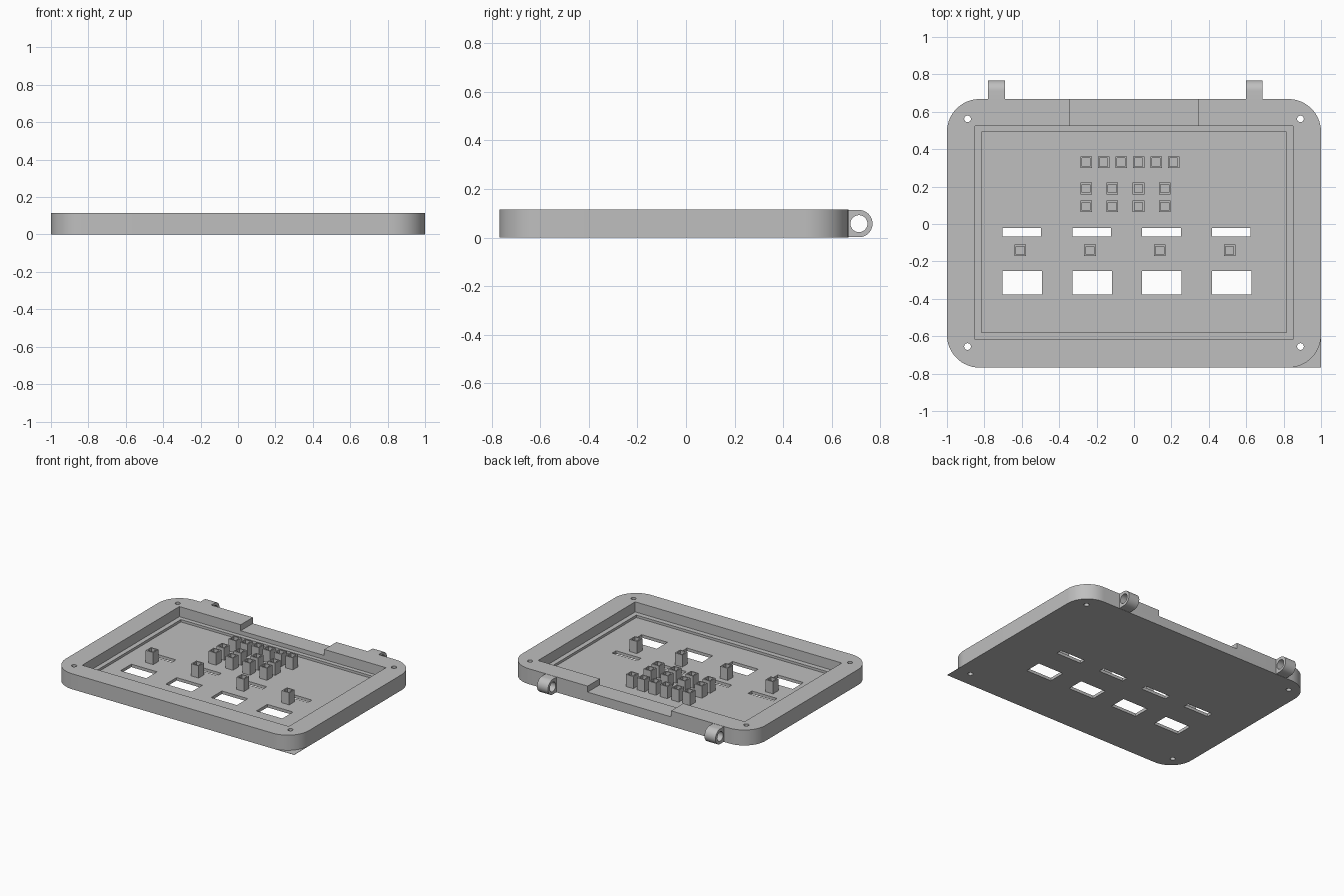
import bpy, bmesh, math

if "Cube" in bpy.data.objects:
    bpy.data.objects.remove(bpy.data.objects["Cube"])

H = 0.115          # overall height
FLOOR = 0.022      # panel thickness
LEDGE = 0.04       # step inside the rim
R = 0.175          # corner radius

grey = bpy.data.materials.new("plain_grey")
grey.diffuse_color = (0.52, 0.52, 0.52, 1)
grey.use_nodes = True
grey.node_tree.nodes["Principled BSDF"].inputs["Base Color"].default_value = grey.diffuse_color


def prism(name, pts, lo, hi, axis="z"):
    """Extrude a closed outline along z (points x, y) or x (points y, z)."""
    def place(p, d):
        return (p[0], p[1], d) if axis == "z" else (d, p[0], p[1])
    bm = bmesh.new()
    face = bm.faces.new([bm.verts.new(place(p, lo)) for p in pts])
    res = bmesh.ops.extrude_face_region(bm, geom=[face])
    step = (0, 0, hi - lo) if axis == "z" else (hi - lo, 0, 0)
    bmesh.ops.translate(bm, vec=step, verts=[v for v in res["geom"] if isinstance(v, bmesh.types.BMVert)])
    bmesh.ops.recalc_face_normals(bm, faces=bm.faces)
    me = bpy.data.meshes.new(name)
    bm.to_mesh(me)
    bm.free()
    me.materials.append(grey)
    ob = bpy.data.objects.new(name, me)
    bpy.context.collection.objects.link(ob)
    return ob


def rect(x0, x1, y0, y1):
    return [(x0, y0), (x1, y0), (x1, y1), (x0, y1)]


def arc(cx, cy, r, a0, a1, n):
    return [(cx + r * math.cos(math.radians(a0 + (a1 - a0) * i / n)),
             cy + r * math.sin(math.radians(a0 + (a1 - a0) * i / n))) for i in range(n + 1)]


def cut(ob, cutter):
    cutter.hide_render = True
    mod = ob.modifiers.new("cut", "BOOLEAN")
    mod.operation = "DIFFERENCE"
    mod.solver = "EXACT"
    mod.object = cutter
    bpy.context.view_layer.objects.active = ob
    bpy.ops.object.modifier_apply(modifier=mod.name)
    bpy.data.objects.remove(cutter, do_unlink=True)


def smooth(ob):
    bpy.ops.object.select_all(action="DESELECT")
    ob.select_set(True)
    bpy.context.view_layer.objects.active = ob
    bpy.ops.object.shade_smooth_by_angle(angle=math.radians(30))


# Rounded tray
X, Y0, Y1 = 1.0, -0.768, 0.668
outline = (arc(X - R, Y0 + R, R, -90, 0, 16) + arc(X - R, Y1 - R, R, 0, 90, 16)
           + arc(-X + R, Y1 - R, R, 90, 180, 16) + arc(-X + R, Y0 + R, R, 180, 270, 16))
tray = prism("tray", outline, 0, H)

# Stepped recess and the shallow notch in the back rim
cut(tray, prism("recess_cutter", rect(-0.85, 0.85, -0.617, 0.525), LEDGE, 0.3))
cut(tray, prism("panel_cutter", rect(-0.815, 0.815, -0.58, 0.493), FLOOR, 0.3))
cut(tray, prism("notch_cutter", rect(-0.345, 0.342, 0.5, 0.8), 0.07, 0.3))

# Screw holes in the corners
for sx in (-0.89, 0.89):
    for y in (-0.655, 0.562):
        cut(tray, prism("screw_cutter", arc(sx, y, 0.018, 0, 360, 20)[:-1], -0.1, 0.3))

# Window and slot openings through the panel
for i in range(4):
    x = -0.703 + 0.373 * i
    cut(tray, prism("window_cutter", rect(x, x + 0.212, -0.377, -0.25), -0.1, 0.3))
    cut(tray, prism("slot_cutter", rect(x, x + 0.207, -0.067, -0.021), -0.1, 0.3))
smooth(tray)

# Thin square tab under the front right corner
prism("corner_tab", [(X, Y0)] + arc(X - R, Y0 + R, R, 0, -90, 16), 0, 0.002)


# Square posts with hollow tops
def post(x, y):
    ob = prism("post", rect(x - 0.031, x + 0.031, y - 0.031, y + 0.031), FLOOR - 0.002, 0.112)
    cut(ob, prism("post_cutter", rect(x - 0.022, x + 0.022, y - 0.022, y + 0.022), 0.075, 0.3))


for i in range(6):
    post(-0.256 + 0.0935 * i, 0.33)
for i in range(4):
    post(-0.256 + 0.14 * i, 0.19)
    post(-0.256 + 0.14 * i, 0.094)
    post(-0.608 + 0.373 * i, -0.141)

# Hinge knuckles on the back edge
CY, CZ, CR = 0.712, 0.0575, 0.056
profile = [(Y1 - 0.005, CZ - CR)] + arc(CY, CZ, CR, -90, 90, 20) + [(Y1 - 0.005, CZ + CR)]
for x0 in (-0.78, 0.598):
    knuckle = prism("hinge_knuckle", profile, x0, x0 + 0.09, "x")
    cut(knuckle, prism("pin_cutter", arc(CY, CZ, 0.035, 0, 360, 28)[:-1], x0 - 0.1, x0 + 0.2, "x"))
    smooth(knuckle)
